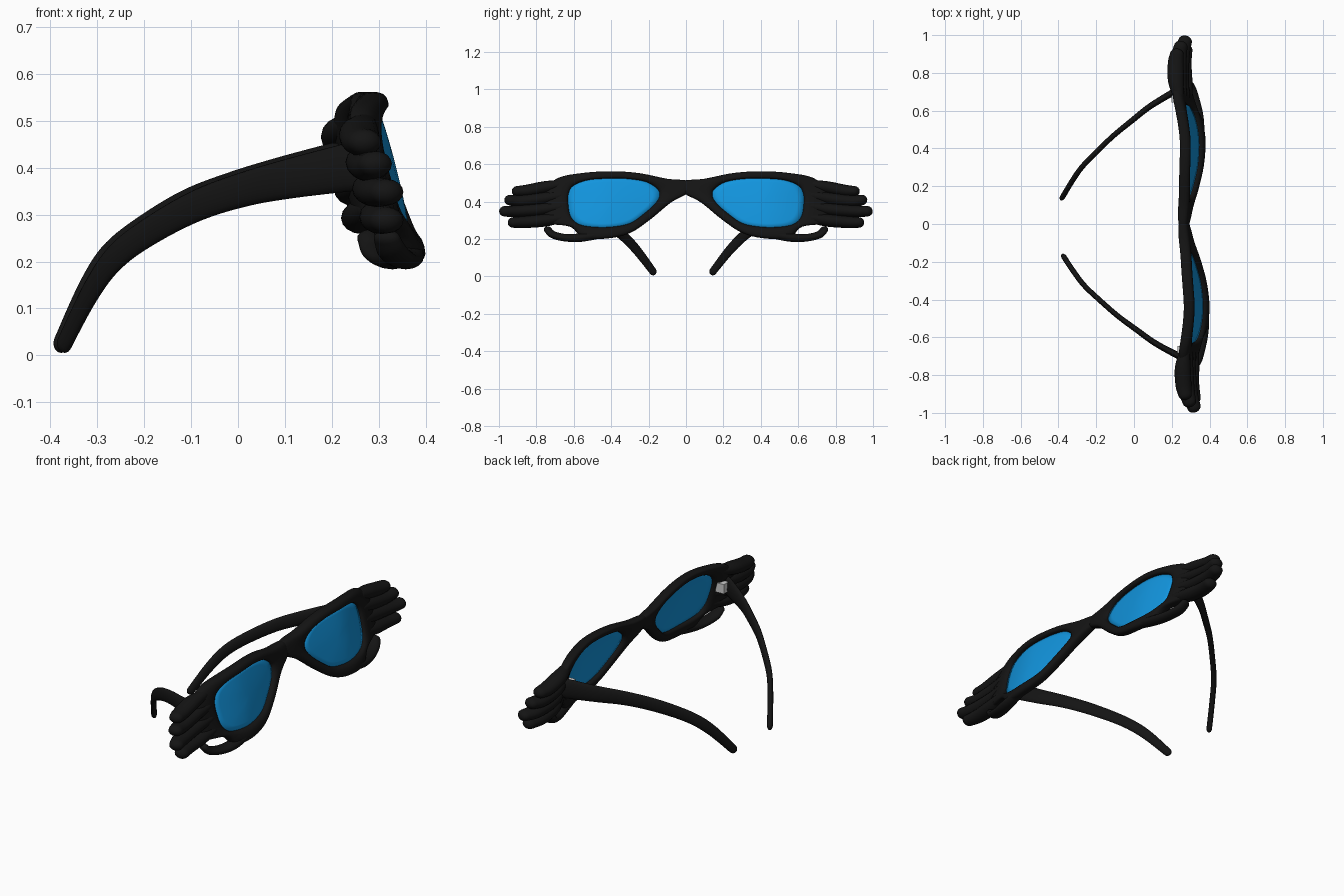
import bpy, bmesh, math
from mathutils import Vector

if "Cube" in bpy.data.objects:
    bpy.data.objects.remove(bpy.data.objects["Cube"])

ORIGIN = Vector((0.3, 0, 0))
TURN = 0.024          # whole model is turned very slightly about z


def material(name, col):
    m = bpy.data.materials.new(name)
    m.diffuse_color = (*col, 1)
    m.use_nodes = True
    m.node_tree.nodes["Principled BSDF"].inputs["Base Color"].default_value = m.diffuse_color
    return m


BLACK = material("black_plastic", (0.007, 0.007, 0.007))
BLUE = material("blue_glass", (0.006, 0.3, 0.73))


def spline(pts, n, closed=False):
    """Catmull-Rom samples, n per span."""
    pts = [Vector(p) for p in pts]
    k = len(pts)
    get = (lambda i: pts[i % k]) if closed else (lambda i: pts[max(0, min(k - 1, i))])
    out = []
    for i in range(k if closed else k - 1):
        a, b, c, d = (get(i + j) for j in (-1, 0, 1, 2))
        for s in range(n):
            t = s / n
            out.append(0.5 * (2 * b + (c - a) * t + (2 * a - 5 * b + 4 * c - d) * t * t
                              + (3 * b - a - 3 * c + d) * t ** 3))
    if not closed:
        out.append(pts[-1])
    return out


# Depth of the front as a function of y, leaning with height
DEPTH = spline([(-0.2, .302), (0, .284), (.2, .303), (.4, .317), (.5, .312), (.6, .294), (.7, .270),
                (.8, .255), (.9, .262), (1.0, .290), (1.1, .31)], 12)


def on_front(y, z, off=0.0):
    for a, b in zip(DEPTH, DEPTH[1:]):
        if a.x <= y <= b.x:
            d = a.y + (b.y - a.y) * (y - a.x) / (b.x - a.x)
            break
    return Vector((d - 0.25 * (z - 0.4) + off, y, z))


def make(name, rings, mat=None, cyclic=False, caps=True):
    """Skin rings of points into a smooth mesh, mirrored left to right."""
    bm = bmesh.new()
    rows = [[bm.verts.new(p - ORIGIN) for p in r] for r in rings]
    n = len(rows[0])
    for i in range(len(rows) if cyclic else len(rows) - 1):
        a, b = rows[i], rows[(i + 1) % len(rows)]
        for j in range(n):
            bm.faces.new((a[j], a[(j + 1) % n], b[(j + 1) % n], b[j]))
    if not cyclic:
        bm.faces.new(rows[-1])
        if caps:
            bm.faces.new(rows[0])
    bmesh.ops.recalc_face_normals(bm, faces=bm.faces)
    for f in bm.faces:
        f.smooth = True
    me = bpy.data.meshes.new(name)
    bm.to_mesh(me)
    bm.free()
    ob = bpy.data.objects.new(name, me)
    bpy.context.collection.objects.link(ob)
    ob.location = ORIGIN
    ob.rotation_euler.z = TURN
    if mat:
        me.materials.append(mat)
    mir = ob.modifiers.new("mirror", "MIRROR")
    mir.use_axis = (False, True, False)
    mir.use_mirror_merge = False
    return ob


def tube(name, pts, radii, mat, sides=16):
    """Round-ended tube; radii are (sideways, upward) per path point."""
    path = spline(pts, 6)
    rad = spline([(a, b, 0) for a, b in radii], 6)
    rings = []

    def ring(c, t, r, s):
        side = t.cross(Vector((0, 0, 1))).normalized()
        up = side.cross(t)
        rings.append([c + (side * r.x * math.cos(q) + up * r.y * math.sin(q)) * s
                      for q in (2 * math.pi * k / sides for k in range(sides))])

    last = len(path) - 1
    t0 = (path[1] - path[0]).normalized()
    t1 = (path[last] - path[last - 1]).normalized()
    dome = [math.radians(a) for a in (22, 44, 64, 82)]
    for a in reversed(dome):
        ring(path[0] - t0 * rad[0].y * math.sin(a), t0, rad[0], math.cos(a))
    for i, c in enumerate(path):
        t = (path[min(i + 1, last)] - path[max(i - 1, 0)]).normalized()
        ring(c, t, rad[i], 1)
    for a in dome:
        ring(path[last] + t1 * rad[last].y * math.sin(a), t1, rad[last], math.cos(a))
    return make(name, rings, mat)


# Rim: matching inner (lens) and outer outlines in y, z
INNER = [(.143, .43), (.153, .465), (.21, .503), (.30, .52), (.40, .523), (.52, .515), (.60, .485), (.627, .44),
         (.628, .38), (.615, .32), (.575, .28), (.50, .265), (.40, .265), (.30, .285), (.22, .34), (.165, .39)]
OUTER = [(-.02, .452), (-.02, .508), (.10, .522), (.25, .552), (.40, .562), (.55, .553), (.68, .527), (.76, .46),
         (.77, .38), (.75, .29), (.62, .265), (.55, .205), (.42, .203), (.30, .232), (.19, .305), (.08, .395)]
inner = spline(INNER, 6, True)
outer = spline(OUTER, 6, True)


def power(v, e):
    return math.copysign(abs(v) ** e, v)


rim = []
for a, b in zip(inner, outer):
    section = []
    for k in range(16):
        q = 2 * math.pi * k / 16
        p = a.lerp(b, 0.5 + 0.5 * power(math.cos(q), 0.75))
        section.append(on_front(p.x, p.y, 0.028 * power(math.sin(q), 0.8)))
    rim.append(section)
make("rim", rim, BLACK, cyclic=True)

# Lens: shrinking loops, gently domed
mid = Vector((.39, .395))
loops = []
for f in (1.04, 0.85, 0.65, 0.45, 0.25, 0.06):
    loop = [mid + (p - mid) * f for p in inner]
    loops.append([on_front(p.x, p.y, 0.006 * (1 - f * f)) for p in loop])
lens = make("lens", loops, BLUE, caps=False)
sol = lens.modifiers.new("thickness", "SOLIDIFY")
sol.thickness = 0.008
sol.offset = 0

# Fingers spreading outward from the palm
FINGERS = {
    "index_finger": [(.68, .490), (.76, .475), (.85, .458), (.902, .455)],
    "middle_finger": [(.67, .432), (.77, .415), (.88, .403), (.942, .408)],
    "ring_finger": [(.67, .372), (.78, .357), (.90, .348), (.970, .348)],
    "little_finger": [(.67, .312), (.75, .300), (.85, .291), (.925, .288)],
}
for name, pts in FINGERS.items():
    tube(name, [on_front(*p) for p in pts],
         [(.028, .026), (.042, .033), (.042, .032), (.036, .028)], BLACK)

# Thumb looping under the palm, leaving a small gap
tube("thumb", [on_front(*p) for p in [(.46, .225), (.56, .208), (.64, .206), (.71, .222), (.74, .250)]],
     [(.026, .022), (.032, .023), (.034, .020), (.034, .020), (.030, .018)], BLACK)

# Temple arm, curving inward and down to the ear tip
tube("temple_arm",
     [(.225, .70, .402), (.10, .628, .378), (0, .553, .354), (-.10, .475, .319), (-.20, .383, .263),
      (-.27, .313, .208), (-.32, .245, .136), (-.374, .160, .026)],
     [(.018, .052), (.016, .043), (.015, .037), (.014, .034), (.014, .031),
      (.014, .029), (.014, .026), (.014, .021)], BLACK)

# Hinge block between arm and rim
hinge = make("hinge", [[Vector((x, y, z)) for x, y in
                        ((.215, .645), (.262, .645), (.262, .685), (.215, .685))]
                       for z in (.385, .435)])
for poly in hinge.data.polygons:
    poly.use_smooth = False
